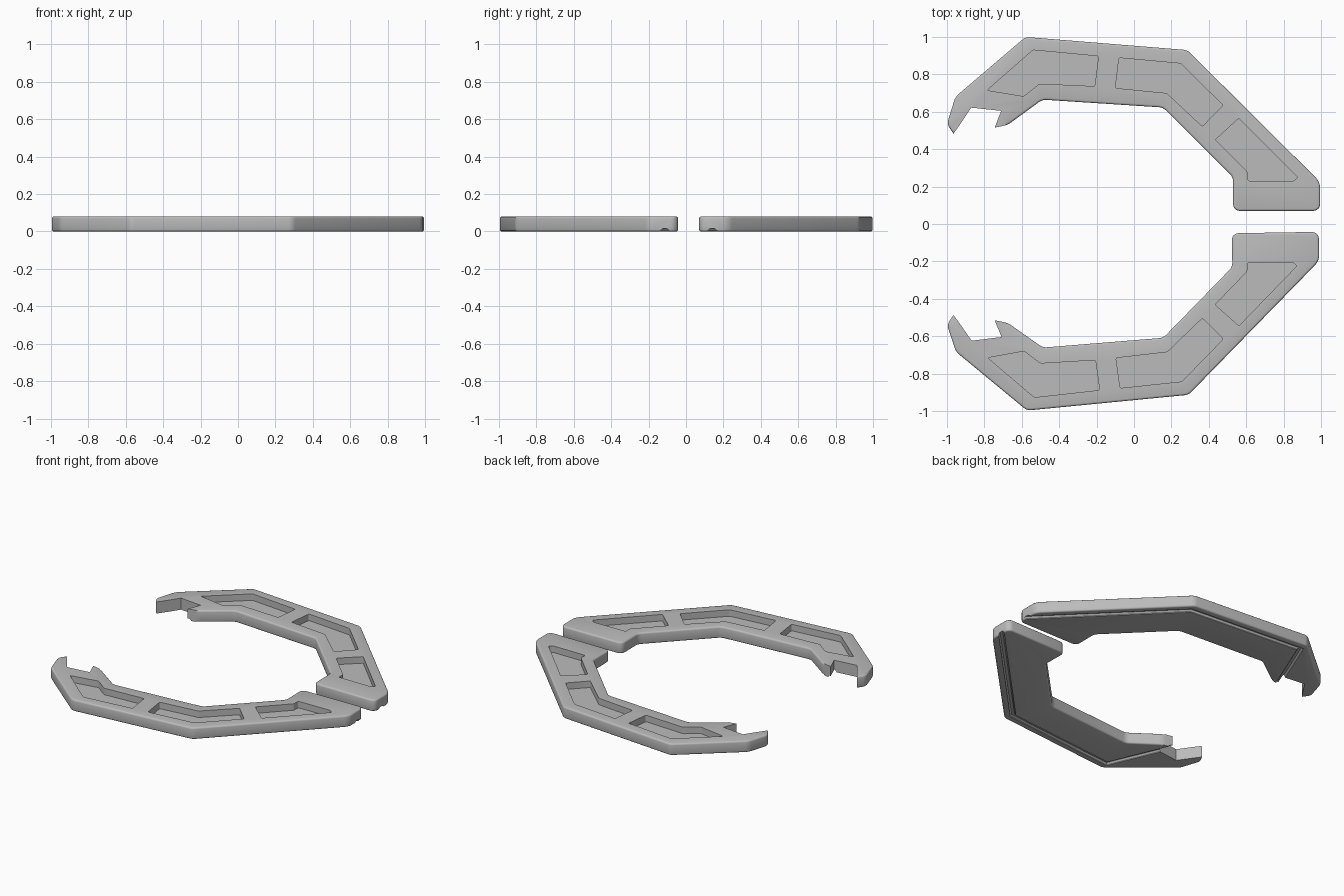
import bpy, bmesh
from mathutils import Matrix, Vector

if "Cube" in bpy.data.objects:
    bpy.data.objects.remove(bpy.data.objects["Cube"])

HEIGHT = 0.08
grey = bpy.data.materials.new("plain_grey")
grey.use_nodes = True
colour = (0.5, 0.5, 0.5, 1)
grey.diffuse_color = colour
grey.node_tree.nodes["Principled BSDF"].inputs["Base Color"].default_value = colour


def make_object(name, bm):
    bmesh.ops.recalc_face_normals(bm, faces=bm.faces[:])
    mesh = bpy.data.meshes.new(name)
    bm.to_mesh(mesh)
    bm.free()
    mesh.materials.append(grey)
    obj = bpy.data.objects.new(name, mesh)
    bpy.context.collection.objects.link(obj)
    return obj


def prism(outline, z0, z1):
    """Extrude an outline of (x, y, corner radius) points."""
    bm = bmesh.new()
    verts = [bm.verts.new((x, y, z0)) for x, y, r in outline]
    face = bm.faces.new(verts)
    for radius in sorted({p[2] for p in outline if p[2]}):
        corners = [v for v, p in zip(verts, outline) if p[2] == radius]
        bmesh.ops.bevel(bm, geom=corners, offset=radius, segments=4,
                        profile=0.5, affect='VERTICES')
    face = bm.faces[:]
    extruded = bmesh.ops.extrude_face_region(bm, geom=face)["geom"]
    moved = [v for v in extruded if isinstance(v, bmesh.types.BMVert)]
    bmesh.ops.translate(bm, verts=moved, vec=(0, 0, z1 - z0))
    bmesh.ops.recalc_face_normals(bm, faces=bm.faces[:])
    return bm


def sweep(path, profile):
    """Sweep a (side, z) profile along a flat path with mitred bends."""
    bm = bmesh.new()
    rings = []
    points = [Vector(p) for p in path]
    for i, p in enumerate(points):
        dirs = []
        if i > 0:
            dirs.append((p - points[i - 1]).normalized())
        if i < len(points) - 1:
            dirs.append((points[i + 1] - p).normalized())
        tangent = sum(dirs, Vector((0, 0))).normalized()
        side = Vector((-tangent.y, tangent.x)) / tangent.dot(dirs[0])
        rings.append([bm.verts.new((*(p + side * s), z)) for s, z in profile])
    n = len(profile)
    for a, b in zip(rings, rings[1:]):
        for k in range(n):
            m = (k + 1) % n
            bm.faces.new((a[k], a[m], b[m], b[k]))
    bm.faces.new(rings[0])
    bm.faces.new(rings[-1])
    return bm


def cut(target, cutter):
    mod = target.modifiers.new("cut", 'BOOLEAN')
    mod.operation = 'DIFFERENCE'
    mod.solver = 'EXACT'
    mod.object = cutter
    bpy.context.view_layer.objects.active = target
    bpy.ops.object.modifier_apply(modifier=mod.name)
    bpy.data.objects.remove(cutter)


# Angular arm with a square end and a two-pronged claw
arm_outline = [
    (.53, .07, .035), (.995, .07, .036), (.995, .225, .03), (.285, .93, .02),
    (-.58, 1, .02), (-.955, .68, .02), (-1, .535, .02), (-.965, .483, 0),
    (-.925, .54, 0), (-.87, .622, 0), (-.71, .605, 0), (-.745, .515, 0),
    (-.675, .53, .02), (-.49, .665, .02), (.155, .623, .02), (.53, .25, .02),
]
bm = prism(arm_outline, 0, HEIGHT)


# Round the long rims, keeping the claw notch crisp
def is_soft(edge):
    mid = (edge.verts[0].co + edge.verts[1].co) / 2
    level = abs(edge.verts[0].co.z - edge.verts[1].co.z) < 0.001
    notch = -.97 < mid.x < -.69 and mid.y < .63
    return level and not notch


bmesh.ops.bevel(bm, geom=[e for e in bm.edges if is_soft(e)], offset=0.011,
                segments=3, profile=0.5, affect='EDGES')
back_arm = make_object("back_arm", bm)

# Three recessed pockets in the upper face
pockets = [
    [(-.785, .715), (-.54, .93), (-.19, .897), (-.21, .737), (-.505, .75), (-.59, .683)],
    [(-.08, .888), (.25, .858), (.475, .635), (.365, .522), (.175, .70), (-.1, .727)],
    [(.56, .565), (.875, .25), (.855, .23), (.61, .23), (.61, .275), (.435, .45)],
]
for pocket in pockets:
    outline = [(x, y, .008) for x, y in pocket]
    cut(back_arm, make_object("pocket_cutter", prism(outline, .035, HEIGHT + .05)))

# Shallow channel under the outer rim, turning in towards the claw
groove_path = [(1.1, .035), (.264, .872), (-.57, .939), (-.75, .5)]
groove_profile = [(-.018, -.02), (-.018, .004), (-.009, .015),
                  (.009, .015), (.018, .004), (.018, -.02)]
cut(back_arm, make_object("groove_cutter", sweep(groove_path, groove_profile)))

# Mirrored arm, turned very slightly about its claw
pivot = Vector((-.75, -.5, 0))
turn = (Matrix.Translation(pivot) @ Matrix.Rotation(.016, 4, 'Z')
        @ Matrix.Translation(-pivot) @ Matrix.Scale(-1, 4, (0, 1, 0)))
bm = bmesh.new()
bm.from_mesh(back_arm.data)
bm.transform(turn)
front_arm = make_object("front_arm", bm)

for obj in (back_arm, front_arm):
    bpy.ops.object.select_all(action='DESELECT')
    obj.select_set(True)
    bpy.context.view_layer.objects.active = obj
    bpy.ops.object.shade_smooth_by_angle(angle=0.6)
